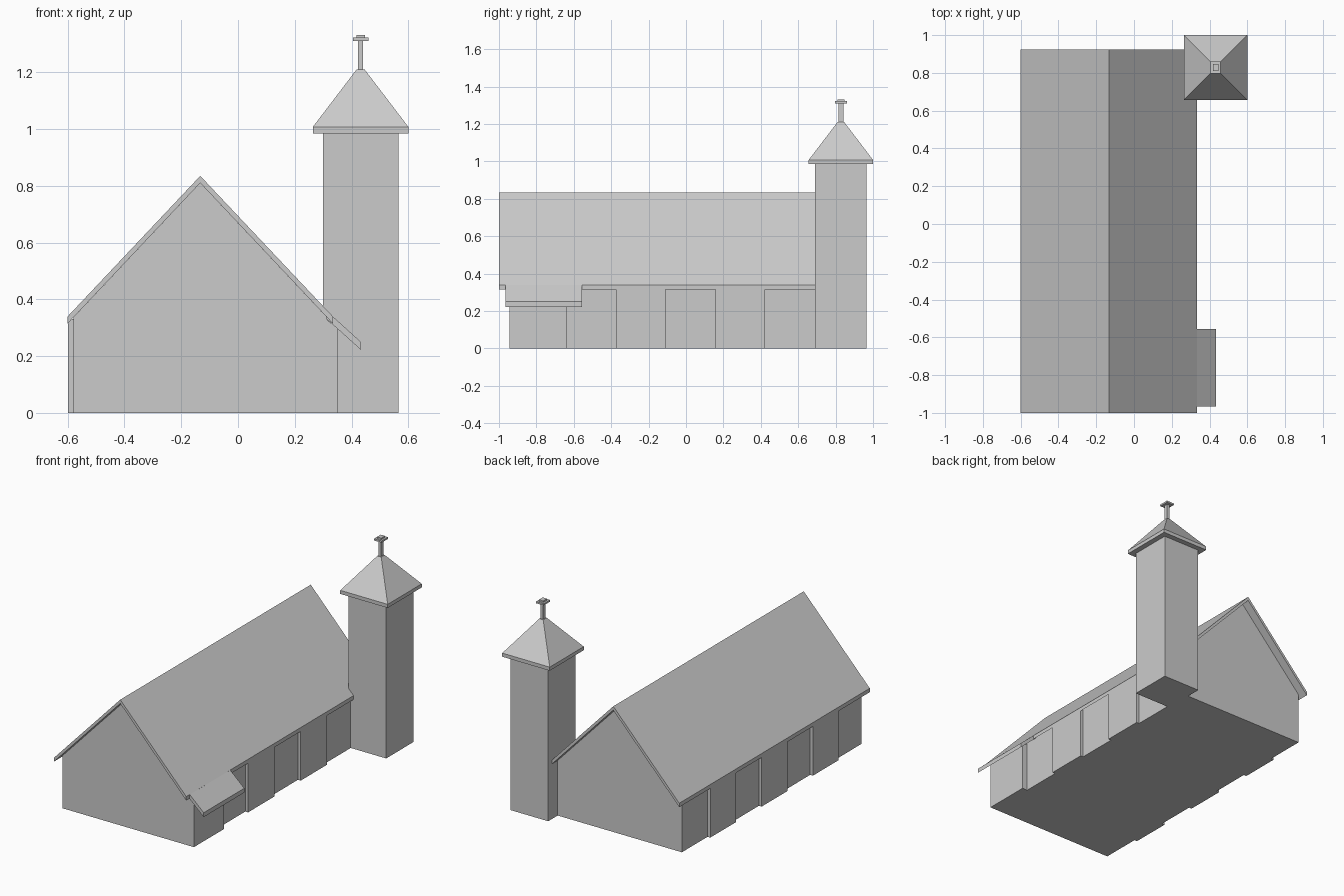
import bpy

if "Cube" in bpy.data.objects:
    bpy.data.objects.remove(bpy.data.objects["Cube"])

CX = -0.133          # ridge line
TX, TY = 0.432, 0.828  # tower centre


def mesh(name, verts, faces):
    me = bpy.data.meshes.new(name)
    me.from_pydata(verts, [], faces)
    ob = bpy.data.objects.new(name, me)
    bpy.context.collection.objects.link(ob)
    return ob


def loft(name, a, b):
    """Solid between two matching closed loops."""
    n = len(a)
    faces = [tuple(range(n)), tuple(reversed(range(n, 2 * n)))]
    faces += [(i, i + n, (i + 1) % n + n, (i + 1) % n) for i in range(n)]
    ob = mesh(name, a + b, faces)
    return ob


def prism(name, profile, y0, y1):
    """Extrude an xz profile (counter-clockwise from the front) along y."""
    return loft(name, [(x, y0, z) for x, z in profile], [(x, y1, z) for x, z in profile])


def box(name, x0, x1, y0, y1, z0, z1):
    return prism(name, [(x0, z0), (x1, z0), (x1, z1), (x0, z1)], y0, y1)


def tower_box(name, hx, hy, z0, z1):
    return box(name, TX - hx, TX + hx, TY - hy, TY + hy, z0, z1)


# Nave with gabled ends
W = 0.447
prism("nave_walls", [(CX - W, 0), (CX + W, 0), (CX + W, 0.336), (CX, 0.81), (CX - W, 0.336)],
      -0.945, 0.87)

# Gable roof slab
R = 0.467
prism("nave_roof", [(CX - R, 0.315), (CX, 0.81), (CX + R, 0.315),
                    (CX + R, 0.34), (CX, 0.835), (CX - R, 0.34)], -1.0, 0.925)

# Projecting wall panels, left and right
for y in (-0.686, -0.168, 0.351):
    box("left_wall_panel", CX - R + 0.0005, CX - W + 0.01, y, y + 0.26, 0, 0.33)
for y in (-0.375, 0.157):
    box("right_wall_panel", CX + W - 0.01, CX + R - 0.0005, y, y + 0.266, 0, 0.33)

# Side porch block and its lean-to roof
prism("porch_wall", [(0.29, 0), (0.35, 0), (0.35, 0.3), (0.29, 0.345)], -0.945, -0.64)
prism("porch_roof", [(0.31, 0.333), (0.433, 0.222), (0.433, 0.25), (0.325, 0.348), (0.31, 0.36)],
      -0.965, -0.555)

# Tower, eaves slab and pyramid roof
tower_box("tower", 0.133, 0.1375, 0, 0.99)
tower_box("tower_eaves", 0.168, 0.172, 0.985, 1.008)


def ring(hx, hy, z):
    return [(TX - hx, TY - hy, z), (TX - hx, TY + hy, z), (TX + hx, TY + hy, z), (TX + hx, TY - hy, z)]


loft("tower_roof", ring(0.168, 0.172, 1.008), ring(0.014, 0.018, 1.21))

# Finial
tower_box("finial_post", 0.009, 0.013, 1.19, 1.315)
tower_box("finial_plate", 0.027, 0.032, 1.311, 1.322)
tower_box("finial_cap", 0.015, 0.019, 1.322, 1.332)
